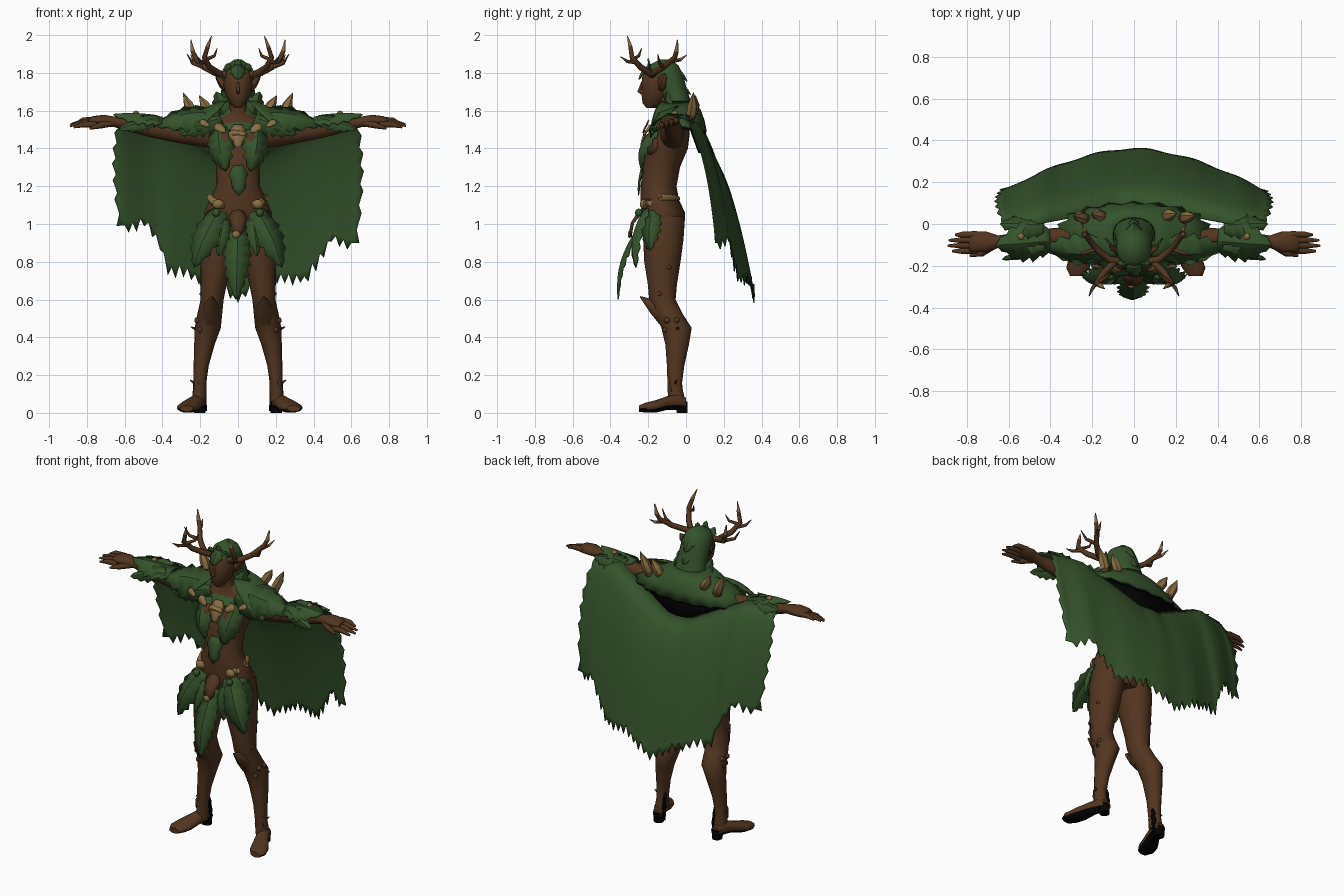
import bpy, bmesh, math, random
from mathutils import Vector as V

random.seed(4)


def material(name, col):
    m = bpy.data.materials.new(name)
    m.diffuse_color = (*col, 1)
    return m


GREEN = material("leaf_green", (0.035, 0.087, 0.024))
BROWN = material("bark_brown", (0.086, 0.036, 0.014))
TAN = material("horn_tan", (0.25, 0.155, 0.055))
DARK = material("dark_sole", (0.001, 0.001, 0.001))


def finish(name, bm, mats, thick=0, rule=None, angle=50):
    bmesh.ops.recalc_face_normals(bm, faces=bm.faces)
    if rule:
        for f in bm.faces:
            f.material_index = rule(f)
    me = bpy.data.meshes.new(name)
    bm.to_mesh(me)
    bm.free()
    for m in mats:
        me.materials.append(m)
    ob = bpy.data.objects.new(name, me)
    bpy.context.collection.objects.link(ob)
    if thick:
        sol = ob.modifiers.new("thickness", 'SOLIDIFY')
        sol.thickness = thick
        sol.offset = 0
    bpy.ops.object.select_all(action='DESELECT')
    ob.select_set(True)
    bpy.context.view_layer.objects.active = ob
    bpy.ops.object.shade_smooth_by_angle(angle=math.radians(angle))
    return ob


def grid(bm, rows, closed=False):
    vs = [[bm.verts.new(p) for p in r] for r in rows]
    n = len(rows[0])
    for a, b in zip(vs, vs[1:]):
        for j in range(n if closed else n - 1):
            k = (j + 1) % n
            bm.faces.new((a[j], a[k], b[k], b[j]))
    return vs


def loft(name, rings, mats, axis='Z', sides=16, rule=None):
    """Elliptical rings (x, y, z, ra, rb) skinned along one axis."""
    u, w = {'Z': ((1, 0, 0), (0, 1, 0)), 'X': ((0, 1, 0), (0, 0, 1)), 'Y': ((1, 0, 0), (0, 0, 1))}[axis]
    bm = bmesh.new()
    rows = []
    for x, y, z, ra, rb in rings:
        rows.append([V((x, y, z)) + V(u) * ra * math.cos(t) + V(w) * rb * math.sin(t)
                     for t in (2 * math.pi * i / sides for i in range(sides))])
    vs = grid(bm, rows, True)
    bm.faces.new(vs[0])
    bm.faces.new(vs[-1])
    return finish(name, bm, mats, rule=rule)


def ball(name, c, r, mat, seg=12):
    bm = bmesh.new()
    bmesh.ops.create_uvsphere(bm, u_segments=seg, v_segments=seg // 2 + 1, radius=1)
    for v in bm.verts:
        v.co = V(c) + V((v.co.x * r[0], v.co.y * r[1], v.co.z * r[2]))
    return finish(name, bm, [mat])


def branch(name, pts, radii, mat, sides=8, tip=None):
    """Tapered round tube through the points; the last span may take a tip material."""
    pts = [V(p) for p in pts]
    bm = bmesh.new()
    rows = []
    for i, p in enumerate(pts):
        d = (pts[min(i + 1, len(pts) - 1)] - pts[max(i - 1, 0)]).normalized()
        a = d.cross(V((0.31, 0.92, 0.2))).normalized()
        b = d.cross(a)
        rows.append([p + (a * math.cos(t) + b * math.sin(t)) * radii[i]
                     for t in (2 * math.pi * k / sides for k in range(sides))])
    vs = grid(bm, rows, True)
    bm.faces.new(vs[0])
    bm.faces.new(vs[-1])
    ends = set(vs[-1])
    return finish(name, bm, [mat, tip or mat], rule=lambda f: int(any(v in ends for v in f.verts)))


def leaf(name, base, tip, width, out, mat=GREEN, bulge=0.03, teeth=5, droop=0.35):
    """Serrated leaf with a raised midrib."""
    base, tip, out = V(base), V(tip), V(out).normalized()
    ax = tip - base
    side = ax.cross(out).normalized()
    n = teeth * 2
    rows = []
    for i in range(n + 1):
        t = i / n
        w = width * max(0.004, math.sin(math.pi * (0.2 + 0.8 * t))) ** 0.8
        w *= 1.12 if i % 2 else 0.82
        c = base + ax * t + out * bulge * math.sin(math.pi * t)
        e = c - out * w * droop + ax * (0.07 if i % 2 else 0) * (1 - t)
        rows.append([e - side * w, c, e + side * w])
    bm = bmesh.new()
    grid(bm, rows)
    return finish(name, bm, [mat], thick=0.006, angle=35)


# Torso and neck
loft("torso", [(0, -.11, .93, .10, .08), (0, -.12, 1.0, .17, .11), (0, -.12, 1.06, .18, .115),
               (0, -.14, 1.13, .15, .102), (0, -.145, 1.2, .116, .095), (0, -.13, 1.3, .115, .098),
               (0, -.10, 1.4, .14, .11), (0, -.08, 1.48, .17, .10), (0, -.07, 1.55, .12, .075),
               (0, -.08, 1.59, .05, .05), (0, -.11, 1.67, .045, .05)], [BROWN], sides=20)

# Head, face and hood
loft("head", [(0, -.18, 1.615, .02, .03), (0, -.175, 1.64, .042, .055), (0, -.165, 1.68, .064, .07),
              (0, -.16, 1.73, .076, .078), (0, -.155, 1.79, .074, .075), (0, -.15, 1.83, .05, .05)], [BROWN])
branch("nose", [(0, -.233, 1.75), (0, -.248, 1.70), (0, -.235, 1.69)], [.005, .010, .006], BROWN)
loft("hood", [(0, -.07, 1.50, .15, .12), (0, -.035, 1.57, .115, .085), (0, -.045, 1.65, .092, .07),
              (0, -.075, 1.72, .088, .078), (0, -.10, 1.77, .086, .09), (0, -.12, 1.80, .084, .10),
              (0, -.12, 1.84, .066, .08), (0, -.11, 1.87, .02, .03)], [GREEN])
for x in (-.05, 0, .05):
    leaf("crown_leaf", (x * .9, -.17, 1.80), (x * 1.2, -.20, 1.875 - abs(x) * .5), .026, (x, -1, .2), bulge=.01, teeth=3)
leaf("brow_leaf", (0, -.20, 1.84), (0, -.25, 1.765), .04, (0, -1, .3), bulge=.008, teeth=3)
for i in range(3):
    leaf("hood_back_leaf", (0, -.045 + .012 * i, 1.83 - .07 * i), (0, .006 + .018 * i, 1.755 - .07 * i), .035, (0, 1, .3),
         bulge=.004, teeth=3)


# Leaf mantle over the shoulders, with a dark underside
def mantle(name, a_max, size, dz, mat, n=30):
    rows = []
    for k, (rx, ry, cy, z) in enumerate([(.10, .09, -.06, 1.65), (.17, .13, -.055, 1.615),
                                         (.27, .15, -.055, 1.57), (.36, .16, -.06, 1.52)]):
        row = []
        for i in range(n + 1):
            a = math.radians(142) * (2 * i / n - 1)
            if abs(a) > math.radians(a_max) + .01:
                continue
            s = size * ((1.05 if i % 2 else .96) if k == 3 else 1)
            c = math.cos(a)
            drop = (.03 if c > 0 else .055) * abs(c) * k / 3
            row.append(V((rx * s * math.sin(a), cy + ry * s * math.copysign(abs(c) ** .75, c), z + dz - drop)))
        rows.append(row)
    bm = bmesh.new()
    grid(bm, rows)
    return finish(name, bm, [mat], thick=0.005)


mantle("shoulder_mantle", 142, 1, 0, GREEN)
mantle("mantle_lining", 90, .985, -.011, DARK)

# Cape with ragged hem and sides
HEM = [(-.65, 1.08), (-.6, .97), (-.5, 1.0), (-.42, .90), (-.37, .75), (-.2, .70), (0, .60),
       (.2, .70), (.35, .70), (.42, .78), (.5, .92), (.6, .87), (.65, 1.0)]


def hem_z(x):
    for (x0, z0), (x1, z1) in zip(HEM, HEM[1:]):
        if x <= x1:
            return z0 + (z1 - z0) * (x - x0) / (x1 - x0)
    return HEM[-1][1]


NU, NV = 60, 18
rows = []
for j in range(NV + 1):
    v = j / NV
    row = []
    for i in range(NU + 1):
        u = 2 * i / NU - 1
        x = .62 * u * (1 + .04 * math.sin(math.pi * v))
        bottom = hem_z(x)
        if j == NV:
            bottom += random.uniform(.02, .055) if i % 2 else random.uniform(-.03, -.005)
        top = 1.385 + .185 * min(1, max(0, (abs(u) - .12) / .58))
        y0, y1 = .085 - .115 * abs(u), .36 - .20 * abs(u) ** 1.7
        y = y0 + (y1 - y0) * v ** .48 + .004 * v * math.sin(17 * u)
        if i in (0, NU) and j:
            x += math.copysign((.022, -.012, .004)[j % 3], u)
        row.append(V((x, y, top + (bottom - top) * v)))
    rows.append(row)
bm = bmesh.new()
grid(bm, rows)
finish("cape", bm, [GREEN], thick=.006)

# Dark yoke closing the gap between mantle and cape
bm = bmesh.new()
span = rows[0][NU // 4:NU - NU // 4 + 1]
grid(bm, [[V((p.x, min(p.y, .06), 1.53 - .1 * abs(p.x))) for p in span], [p + V((0, -.004, -.01)) for p in span]])
finish("cape_yoke", bm, [DARK], thick=.004)

for s in (-1, 1):
    # Legs, knee plates and feet
    loft("leg", [(s * x, y, z, a, b) for x, y, z, a, b in [
        (.09, -.115, 1.04, .085, .11), (.105, -.12, .92, .096, .107), (.115, -.125, .8, .087, .096),
        (.13, -.125, .68, .07, .077), (.137, -.125, .6, .061, .07), (.15, -.09, .52, .066, .075),
        (.16, -.05, .45, .069, .08), (.178, -.047, .36, .054, .062), (.195, -.055, .25, .04, .046),
        (.203, -.06, .15, .034, .038), (.206, -.05, .06, .038, .045)]], [BROWN])
    branch("knee_spike", [(s * .147, -.10, .50), (s * .143, -.165, .56), (s * .138, -.242, .615)], [.055, .042, .004], BROWN)
    toe = .022 if s > 0 else 0
    loft("foot", [(s * (x + toe * k / 5), y, z, a, b) for k, (x, y, z, a, b) in enumerate([
        (.203, .0, .05, .028, .03), (.208, -.04, .06, .038, .045), (.23, -.10, .052, .045, .036),
        (.255, -.16, .034, .057, .033), (.268, -.21, .028, .056, .027), (.272, -.248, .023, .034, .017)])],
        [BROWN, DARK], 'Y', rule=lambda f: int(f.normal.z < -.35))
    loft("heel", [(s * .203, -.02, 0, .03, .03), (s * .205, -.025, .06, .034, .036)], [DARK], sides=10)
    leaf("ankle_panel", (s * .170, -.05, .18), (s * .168, -.03, .01), .026, (-s, -.2, 0), DARK, .0, 3)
    leaf("ankle_flap", (s * .205, -.08, .09), (s * .21, -.09, .20), .03, (0, -1, 0), BROWN, .01, 2)
    for x, y, z, r in [(.19, -.09, .77, .013), (.19, -.14, .63, .014), (.215, -.10, .49, .017), (.215, -.05, .49, .016),
                       (.20, -.11, .44, .015), (.22, -.04, .29, .011), (.22, -.04, .22, .011), (.16, -.20, .88, .014)]:
        ball("bark_knob", (s * x, y, z), (r, r, r), BROWN, 8)
    branch("calf_thorn", [(s * .21, -.05, .44), (s * .25, -.04, .455)], [.014, .002], BROWN, 6)
    branch("shin_thorn", [(s * .22, -.06, .15), (s * .255, -.05, .175)], [.012, .002], BROWN, 6)

    # Arms and hands
    loft("arm", [(s * x, y, z, a, b) for x, y, z, a, b in [
        (.10, -.07, 1.47, .07, .075), (.2, -.07, 1.48, .06, .07), (.33, -.065, 1.49, .05, .058),
        (.45, -.07, 1.508, .045, .052), (.58, -.08, 1.53, .036, .04), (.65, -.085, 1.54, .03, .028),
        (.71, -.085, 1.548, .05, .03), (.77, -.085, 1.547, .05, .024), (.79, -.085, 1.545, .042, .014)]], [BROWN], 'X')
    for k, end in enumerate((.855, .885, .89, .87)):
        y, z = -.05 - .025 * k, 1.55 - .008 * k
        branch("finger", [(s * .75, y, z), (s * .82, y * 1.03, z), (s * end, y * 1.04, z - .014)], [.017, .015, .006], BROWN)
    branch("thumb", [(s * .67, -.10, 1.535), (s * .73, -.14, 1.522), (s * .785, -.152, 1.505)], [.02, .017, .006], BROWN)

    # Sleeve and shoulder leaves
    leaf("sleeve_leaf", (s * .40, -.08, 1.565), (s * .66, -.10, 1.58), .095, (0, -.25, 1), bulge=.012, teeth=5)
    leaf("sleeve_front_leaf", (s * .42, -.12, 1.56), (s * .63, -.17, 1.50), .045, (0, -1, .6), bulge=.01)
    leaf("sleeve_back_leaf", (s * .43, -.01, 1.57), (s * .64, .0, 1.56), .06, (0, .5, 1), bulge=.01)
    leaf("shoulder_leaf", (s * .10, -.13, 1.585), (s * .44, -.11, 1.525), .095, (0, -.7, .8), bulge=.035)
    leaf("shoulder_front_leaf", (s * .09, -.15, 1.56), (s * .31, -.18, 1.475), .06, (0, -1, .4), bulge=.02)
    leaf("collar_leaf", (s * .07, -.09, 1.57), (s * .115, -.10, 1.70), .05, (s * .5, -1, 0), bulge=.01, teeth=4)
    ball("sleeve_knob", (s * .54, -.06, 1.585), (.017, .017, .015), TAN, 8)
    for x, y, z, h in [(.235, .02, 1.555, .14), (.15, .03, 1.575, .105)]:
        branch("shoulder_spike", [(s * x, y, z), (s * (x + .008), y + .01, z + h * .25), (s * (x + .028), y + .015, z + h * .55),
                                  (s * (x + .055), y + .02, z + h)], [.02, .028, .027, .002], TAN, 6)
        ball("spike_base", (s * x, y + .004, z + .012), (.03, .028, .022), BROWN, 8)

    # Bust and its leaves
    ball("bust", (s * .068, -.165, 1.425), (.064, .066, .066), BROWN)
    leaf("bust_leaf", (s * .105, -.165, 1.51), (s * .065, -.235, 1.28), .07, (s * .25, -1, .1), bulge=.045)
    leaf("chest_patch", (s * .12, -.208, 1.525), (s * .065, -.225, 1.485), .024, (0, -1, .5), TAN, .004, 2, .1)
    leaf("shoulder_patch", (s * .20, -.20, 1.545), (s * .15, -.21, 1.515), .018, (0, -1, .5), TAN, .003, 2, .1)

    # Belt and skirt leaves
    leaf("hip_leaf", (s * .10, -.225, 1.07), (s * .232, -.265, .77), .075, (s * .4, -1, 0), bulge=.04)
    leaf("front_hip_leaf", (s * .075, -.235, 1.03), (s * .10, -.285, .83), .042, (s * .2, -1, 0), bulge=.02)
    leaf("side_hip_leaf", (s * .155, -.18, 1.07), (s * .205, -.19, .86), .055, (s, -.5, 0), bulge=.02)
    branch("belt", [(s * .075, -.23, 1.09), (s * .125, -.195, 1.115), (s * .146, -.13, 1.14),
                    (s * .112, -.065, 1.14), (0, -.042, 1.135)], [.012, .022, .02, .015, .012], TAN)
    ball("belt_bead", (s * .105, -.225, 1.105), (.032, .02, .026), TAN, 8)
    ball("hip_bud", (s * .115, -.25, 1.06), (.022, .02, .022), GREEN, 8)

    # Ears and antlers
    leaf("ear", (s * .07, -.14, 1.71), (s * .118, -.11, 1.80), .028, (s, -.6, 0), BROWN, .008, 2)
    branch("antler_beam", [(s * .06, -.18, 1.79), (s * .12, -.17, 1.80), (s * .18, -.12, 1.83), (s * .225, -.06, 1.88),
                           (s * .24, -.05, 1.915), (s * .25, -.045, 1.975)], [.019, .018, .016, .014, .012, .003], BROWN, 8, TAN)
    branch("antler_front", [(s * .09, -.18, 1.79), (s * .15, -.24, 1.83), (s * .178, -.285, 1.88), (s * .16, -.295, 1.94),
                            (s * .14, -.31, 1.995)], [.018, .016, .014, .011, .002], BROWN, 8, TAN)
    branch("antler_front_twig", [(s * .165, -.26, 1.855), (s * .20, -.31, 1.86), (s * .215, -.345, 1.885)], [.011, .009, .002], BROWN)
    branch("antler_inner_twig", [(s * .172, -.28, 1.87), (s * .125, -.25, 1.89), (s * .11, -.235, 1.93)], [.011, .008, .002], BROWN)
    branch("antler_back_twig", [(s * .21, -.085, 1.86), (s * .235, -.03, 1.87), (s * .25, .005, 1.895)], [.012, .009, .002], BROWN, 8, TAN)
    branch("antler_side_twig", [(s * .18, -.12, 1.83), (s * .24, -.14, 1.85), (s * .27, -.15, 1.90)], [.012, .009, .002], BROWN)

# Centre front details
leaf("skirt_leaf", (0, -.25, .99), (-.01, -.36, .60), .07, (0, -1, 0), bulge=.04, teeth=7)
leaf("belly_leaf", (0, -.232, 1.31), (.005, -.252, 1.15), .047, (0, -1, 0), bulge=.008, teeth=2, droop=.2)
leaf("chest_emblem", (0, -.19, 1.525), (0, -.24, 1.40), .042, (0, -1, .2), TAN, bulge=.012, teeth=3, droop=.2)
leaf("emblem_bar", (-.05, -.215, 1.475), (.05, -.215, 1.475), .022, (0, -1, .2), TAN, bulge=.01, teeth=2)
leaf("groin_plate", (0, -.23, 1.08), (0, -.29, .93), .045, (0, -1, 0), BROWN, bulge=.03, teeth=2)
ball("skirt_clasp", (-.01, -.30, .945), (.022, .008, .02), TAN, 8)
